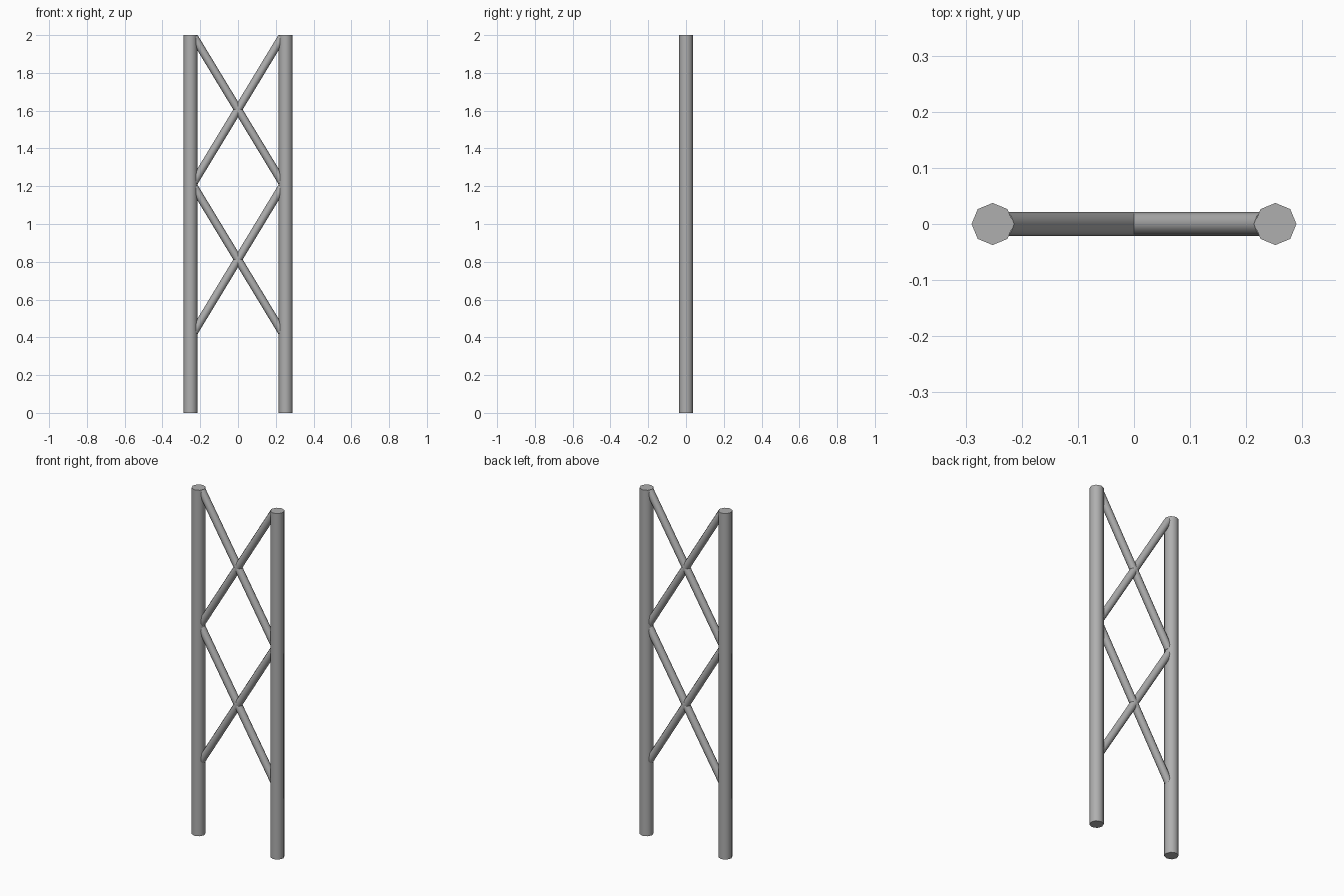
import bpy
import math
from mathutils import Vector

if "Cube" in bpy.data.objects:
    bpy.data.objects.remove(bpy.data.objects["Cube"], do_unlink=True)

# Grey metal
steel = bpy.data.materials.new("grey_steel")
steel.use_nodes = True
steel.diffuse_color = (0.43, 0.43, 0.43, 1)
steel.node_tree.nodes["Principled BSDF"].inputs["Base Color"].default_value = steel.diffuse_color


def tube(name, start, end, radius):
    """Eight-sided, smooth-shaded tube between two points, with flat caps."""
    start, end = Vector(start), Vector(end)
    axis = end - start
    bpy.ops.mesh.primitive_cylinder_add(
        vertices=8, radius=radius, depth=axis.length, location=(start + end) / 2,
        rotation=(0, math.atan2(axis.x, axis.z), 0))
    obj = bpy.context.object
    obj.name = name
    obj.data.materials.append(steel)
    bpy.ops.object.shade_smooth_by_angle(angle=math.radians(50))
    return obj


POST_X, POST_RADIUS, HEIGHT = 0.252, 0.0375, 2.0
BRACE_X, BRACE_RADIUS, BRACE_RISE = 0.232, 0.0214, 0.383

for side, sign in (("left", 1), ("right", -1)):
    # Upright posts
    tube(side + "_post", (sign * POST_X, 0, 0), (sign * POST_X, 0, HEIGHT), POST_RADIUS)
    # Crossed braces, one pair per bay
    for bay, centre in (("lower", 0.812), ("upper", 1.606)):
        tube(f"{bay}_brace_from_{side}",
             (sign * BRACE_X, 0, centre - BRACE_RISE),
             (-sign * BRACE_X, 0, centre + BRACE_RISE), BRACE_RADIUS)
